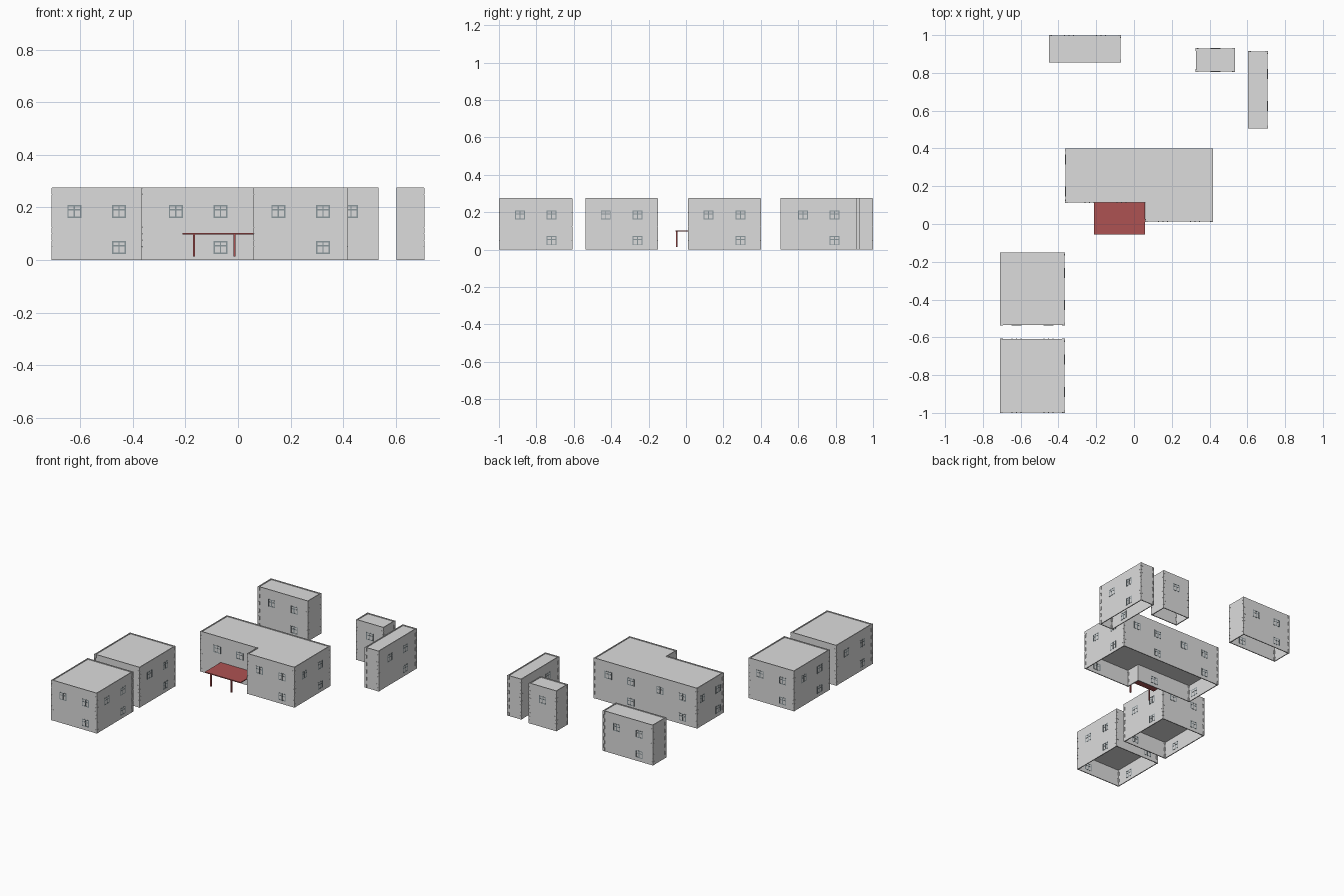
import bpy, bmesh, math
from mathutils import Vector, Matrix

if "Cube" in bpy.data.objects:
    bpy.data.objects.remove(bpy.data.objects["Cube"])

H = 0.275      # wall height
T = 0.006      # wall thickness


def material(name, col):
    m = bpy.data.materials.new(name)
    m.diffuse_color = (*col, 1)
    m.use_nodes = True
    m.node_tree.nodes["Principled BSDF"].inputs["Base Color"].default_value = m.diffuse_color
    return m


GREY = material("wall grey", (0.72, 0.72, 0.72))
FRAME = material("window frame grey", (0.26, 0.31, 0.33))
RED = material("canopy red", (0.42, 0.085, 0.085))


def finish(bm, name, mat):
    bmesh.ops.recalc_face_normals(bm, faces=bm.faces)
    me = bpy.data.meshes.new(name)
    bm.to_mesh(me)
    bm.free()
    me.materials.append(mat)
    ob = bpy.data.objects.new(name, me)
    bpy.context.collection.objects.link(ob)
    return ob


def box(bm, centre, size, angle=0):
    m = (Matrix.Translation(centre) @ Matrix.Rotation(angle, 4, 'Z')
         @ Matrix.Diagonal((*size, 1)))
    bmesh.ops.create_cube(bm, size=1, matrix=m)


def inset(pts, d):
    # offset a counter-clockwise right-angled outline inwards
    out = []
    for i, p in enumerate(pts):
        a = (p - pts[i - 1]).normalized()
        b = (pts[(i + 1) % len(pts)] - p).normalized()
        out.append(p + d * (Vector((-a.y, a.x)) + Vector((-b.y, b.x))))
    return out


def ring(bm, pts, d, z0, z1):
    # hollow wall ring between the outline and its inset
    rows = [[bm.verts.new((p.x, p.y, z)) for p in o]
            for o, z in ((pts, z0), (pts, z1), (inset(pts, d), z1), (inset(pts, d), z0))]
    n = len(pts)
    for k in range(4):
        a, b = rows[k], rows[(k + 1) % 4]
        for i in range(n):
            j = (i + 1) % n
            bm.faces.new((a[i], a[j], b[j], b[i]))


def slab(bm, pts, z0, z1):
    lo = [bm.verts.new((p.x, p.y, z0)) for p in pts]
    hi = [bm.verts.new((p.x, p.y, z1)) for p in pts]
    bm.faces.new(lo[::-1])
    bm.faces.new(hi)
    for i in range(len(pts)):
        j = (i + 1) % len(pts)
        bm.faces.new((lo[i], lo[j], hi[j], hi[i]))


def window(bm, p, d, s, z):
    # frame of bars that passes through the wall
    ang = math.atan2(d.y, d.x)
    mid = p + d * s + Vector((-d.y, d.x)) * T / 2
    dep, b, w, h = T + 0.003, 0.005, 0.053, 0.049
    for off in (-w / 2 + b / 2, 0, w / 2 - b / 2):
        c = mid + d * off
        box(bm, (c.x, c.y, z), (b, dep, h), ang)
    for dz in (-h / 2 + b / 2, 0.006, h / 2 - b / 2):
        box(bm, (mid.x, mid.y, z + dz), (w, dep - 0.001, b), ang)


def building(name, outline):
    pts = [Vector(p) for p in outline]
    n = len(pts)
    bm = bmesh.new()
    ring(bm, pts, T, 0, H)
    inner = inset(pts, T - 0.0005)
    slab(bm, inner, H - 0.008, H - 0.005)     # roof
    slab(bm, inner, 0.115, 0.118)             # upper floor
    finish(bm, name + "_walls", GREY)

    # corner stones with alternating lengths
    bm = bmesh.new()
    for i, p in enumerate(pts):
        a = (pts[i - 1] - p).normalized()
        b = (pts[(i + 1) % n] - p).normalized()
        if (-a).cross(b) < 0:
            continue
        for k in range(11):
            la, lb = (0.016, 0.009) if k % 2 else (0.009, 0.016)
            c = p + a * (la / 2 - 0.0015) + b * (lb / 2 - 0.0015)
            sx, sy = (la, lb) if abs(a.x) > 0.5 else (lb, la)
            box(bm, (c.x, c.y, 0.0125 + k * 0.025), (sx, sy, 0.024))
    finish(bm, name + "_corner_stones", GREY)

    # windows: pairs above, one below on the right of each pair
    bm = bmesh.new()
    for i, p in enumerate(pts):
        e = pts[(i + 1) % n] - p
        L, d = e.length, e.normalized()
        if L > 0.5:
            mids = (L * 0.25, L * 0.75)
        elif L > 0.18:
            mids = (L / 2,)
        else:
            continue
        for m in mids:
            if L < 0.25:
                window(bm, p, d, m, 0.185)
                continue
            window(bm, p, d, m - 0.085, 0.185)
            window(bm, p, d, m + 0.085, 0.185)
            window(bm, p, d, m + 0.085, 0.048)
    finish(bm, name + "_windows", FRAME)


def rect(x0, x1, y0, y1):
    return [(x0, y0), (x1, y0), (x1, y1), (x0, y1)]


building("front_block", rect(-0.709, -0.367, -0.998, -0.609))
building("second_block", rect(-0.709, -0.367, -0.536, -0.152))
building("main_block", [(-0.363, 0.114), (0.06, 0.114), (0.06, 0.013),
                        (0.417, 0.013), (0.417, 0.399), (-0.363, 0.399)])
building("back_block", rect(-0.449, -0.071, 0.856, 0.998))
building("small_block", rect(0.327, 0.534, 0.807, 0.93))
building("narrow_block", rect(0.604, 0.708, 0.506, 0.914))

# entrance canopy and its posts
bm = bmesh.new()
box(bm, (-0.076, 0.029, 0.1), (0.27, 0.17, 0.006))
finish(bm, "canopy_roof", RED)
bm = bmesh.new()
for x in (-0.168, -0.014):
    box(bm, (x, -0.05, 0.057), (0.008, 0.008, 0.086))
finish(bm, "canopy_posts", RED)
